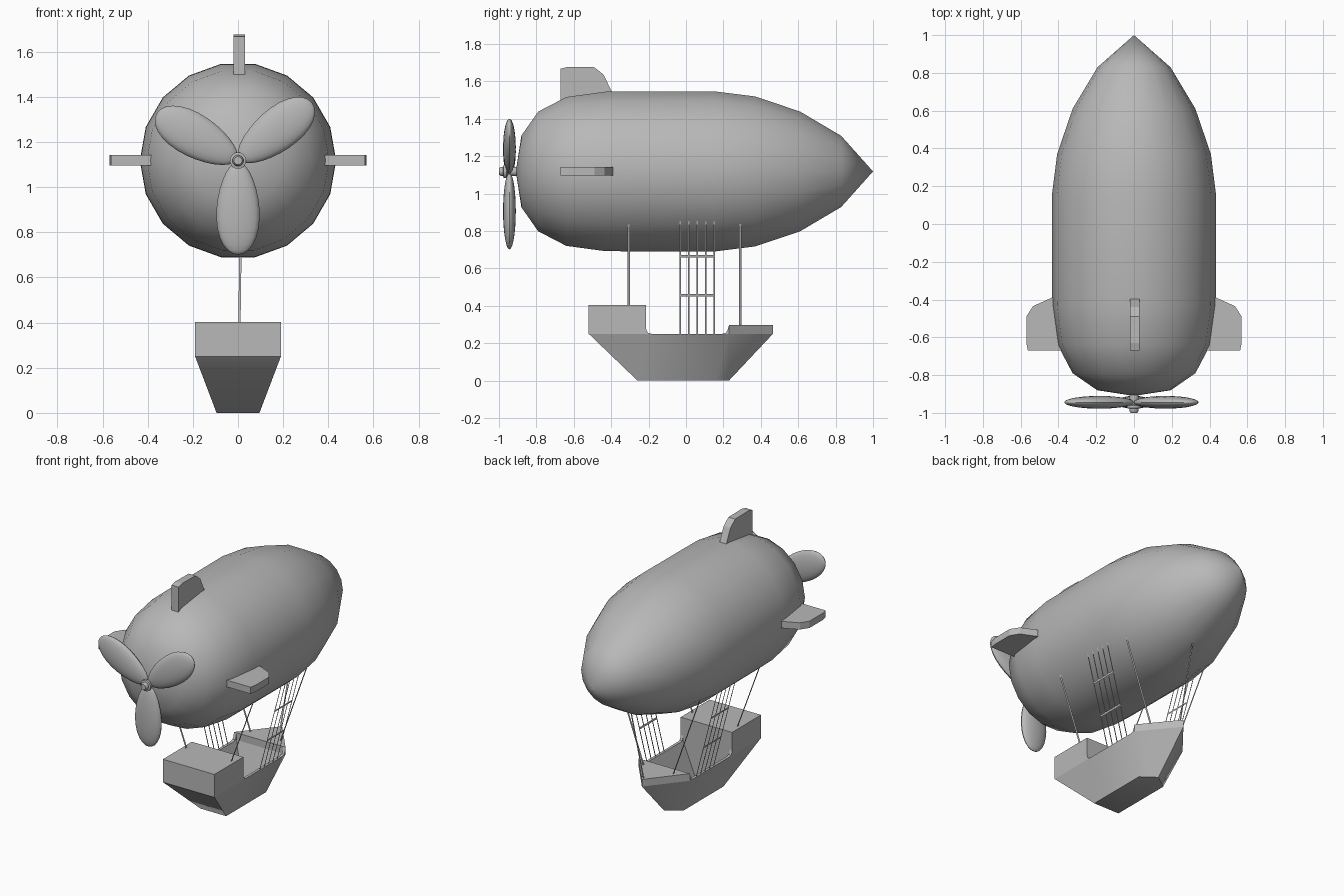
import bpy, bmesh, math
from mathutils import Matrix, Vector

if "Cube" in bpy.data.objects:
    bpy.data.objects.remove(bpy.data.objects["Cube"])

AXIS_Z = 1.118  # height of the balloon's long axis

# One mid-grey for the whole model
grey = bpy.data.materials.new("mid_grey")
grey.diffuse_color = (.48, .48, .48, 1)
grey.use_nodes = True
grey.node_tree.nodes["Principled BSDF"].inputs["Base Color"].default_value = grey.diffuse_color


def finish(name, bm, smooth=None, normals=True):
    if normals:
        bmesh.ops.recalc_face_normals(bm, faces=bm.faces[:])
    me = bpy.data.meshes.new(name)
    bm.to_mesh(me)
    bm.free()
    me.materials.append(grey)
    ob = bpy.data.objects.new(name, me)
    bpy.context.collection.objects.link(ob)
    if smooth:
        bpy.ops.object.select_all(action='DESELECT')
        ob.select_set(True)
        bpy.context.view_layer.objects.active = ob
        bpy.ops.object.shade_smooth_by_angle(angle=math.radians(smooth))
    return ob


def loft(bm, loops, cap_start=True, cap_end=True):
    rings = [[bm.verts.new(p) for p in lp] for lp in loops]
    for a, b in zip(rings, rings[1:]):
        for i in range(len(a)):
            j = (i + 1) % len(a)
            bm.faces.new((a[i], a[j], b[j], b[i]))
    if cap_start:
        bm.faces.new(rings[0][::-1])
    if cap_end:
        bm.faces.new(rings[-1])


def prism(name, pts, axis, lo, hi, smooth=None):
    place = (lambda u, v, c: (c, u, v)) if axis == 'x' else (lambda u, v, c: (u, v, c))
    bm = bmesh.new()
    loft(bm, [[place(u, v, c) for u, v in pts] for c in (lo, hi)])
    return finish(name, bm, smooth)


def ribbon(name, a, b, width):
    a, b, w = Vector(a), Vector(b), Vector(width) / 2
    bm = bmesh.new()
    bm.faces.new([bm.verts.new(p) for p in (a - w, a + w, b + w, b - w)])
    return finish(name, bm, normals=False)


def lathe(name, profile, sides, smooth):
    """Revolve (y, radius) points about the balloon axis."""
    bm = bmesh.new()
    loops = []
    for y, r in profile:
        r = max(r, 0.0001)
        loops.append([(r * math.sin((i + .5) * math.tau / sides), y,
                       AXIS_Z + r * math.cos((i + .5) * math.tau / sides))
                      for i in range(sides)])
    loft(bm, loops)
    bmesh.ops.remove_doubles(bm, verts=bm.verts[:], dist=0.0005)
    return finish(name, bm, smooth)


# Balloon envelope
lathe("envelope", [(-.91, 0), (-.88, .195), (-.79, .325), (-.64, .404), (-.43, .433),
                   (.15, .435), (.37, .407), (.61, .325), (.83, .193), (1, 0)], 18, 60)

# Tail fins: one upright, two level
prism("top_fin", [(-.67, 1.49), (-.67, 1.667), (-.63, 1.677), (-.49, 1.675), (-.44, 1.635),
                  (-.395, 1.54), (-.395, 1.49)], 'x', -.02, .03)
for s, side in ((1, "right"), (-1, "left")):
    fin = [(.38, -.67), (.562, -.67), (.57, -.63), (.57, -.49), (.535, -.435), (.435, -.39), (.38, -.39)]
    prism(side + "_fin", [(s * x, y) for x, y in fin], 'z', 1.097, 1.142)

# Propeller blades and hub
for n, deg in enumerate((270, 38, 150)):
    bm = bmesh.new()
    bmesh.ops.create_uvsphere(bm, u_segments=20, v_segments=14, radius=1)
    for v in bm.verts:
        x, y, z = v.co
        v.co = (x * .095 * (1 + .15 * z), y * .034, .212 + .205 * z)
    turn = Matrix.Rotation(math.radians(90 - deg), 4, 'Y')
    bm.transform(Matrix.Translation((0, -.944, AXIS_Z)) @ turn)
    finish("propeller_blade_%d" % (n + 1), bm, 40)
lathe("propeller_hub", [(-1, .018), (-.99, .025), (-.978, .025), (-.975, .037), (-.96, .037),
                        (-.955, .025), (-.89, .025)], 12, 35)

# Gondola hull: pointed bow, sloping stern
bottom = [(-.095, -.26), (-.095, -.26), (-.095, .16), (0, .23), (.095, .16), (.095, -.26), (.095, -.26)]
top = [(-.19, -.52), (-.19, -.2), (-.19, .23), (0, .465), (.19, .23), (.19, -.2), (.19, -.52)]
bm = bmesh.new()
loft(bm, [[(x, y, 0) for x, y in bottom], [(x, y, .25) for x, y in top]], cap_end=False)
bmesh.ops.remove_doubles(bm, verts=bm.verts[:], dist=.0005)
bmesh.ops.dissolve_degenerate(bm, edges=bm.edges[:], dist=.0005)
finish("gondola_hull", bm, 56)

# Gondola interior with gunwale rim
bm = bmesh.new()


def rect(hx, y0, y1, z):
    return [(-hx, y0, z), (hx, y0, z), (hx, y1, z), (-hx, y1, z)]


loft(bm, [rect(.19, -.22, .23, .25), rect(.172, -.215, .23, .25), rect(.085, -.215, .16, .04)],
     cap_start=False)
finish("gondola_interior", bm, 30, normals=False)

# Stern cabin, bow deck and the curved gunwale corners
prism("stern_cabin", [(-.19, -.52), (.19, -.52), (.19, -.215), (-.19, -.215)], 'z', .25, .403)
prism("bow_deck", [(-.19, .23), (.19, .23), (0, .465)], 'z', .25, .298)
for s, side in ((1, "right"), (-1, "left")):
    lo, hi = sorted((s * .172, s * .19))
    prism(side + "_stern_corner", [(-.215, .25), (-.215, .285), (-.21, .265), (-.203, .255), (-.185, .25)],
          'x', lo, hi, 35)
    prism(side + "_bow_corner", [(.23, .25), (.23, .297), (.222, .27), (.214, .256), (.195, .25)],
          'x', lo, hi, 35)

    # Rope ladders: flat strips leaning outwards
    def at(y, z):
        return (s * (.183 + (z - .25) * .262), y, z)

    for i in range(5):
        y = -.03 + i * .0455
        ribbon("%s_ladder_rope_%d" % (side, i + 1), at(y, .25), at(y, .872), (0, .008, 0))
    for i, z in enumerate((.455, .665, .86)):
        ribbon("%s_ladder_rung_%d" % (side, i + 1), at(-.034, z), at(.156, z), (s * .003, 0, .013))

    # Single stay ropes
    ribbon(side + "_stern_rope", (s * .165, -.307, .4), (s * .335, -.307, .86), (0, .014, 0))
    ribbon(side + "_bow_side_rope", (s * .11, .29, .297), (s * .305, .29, .84), (0, .014, 0))

ribbon("bow_rope", (.005, .44, .295), (.012, .57, .81), (.01, 0, 0))
